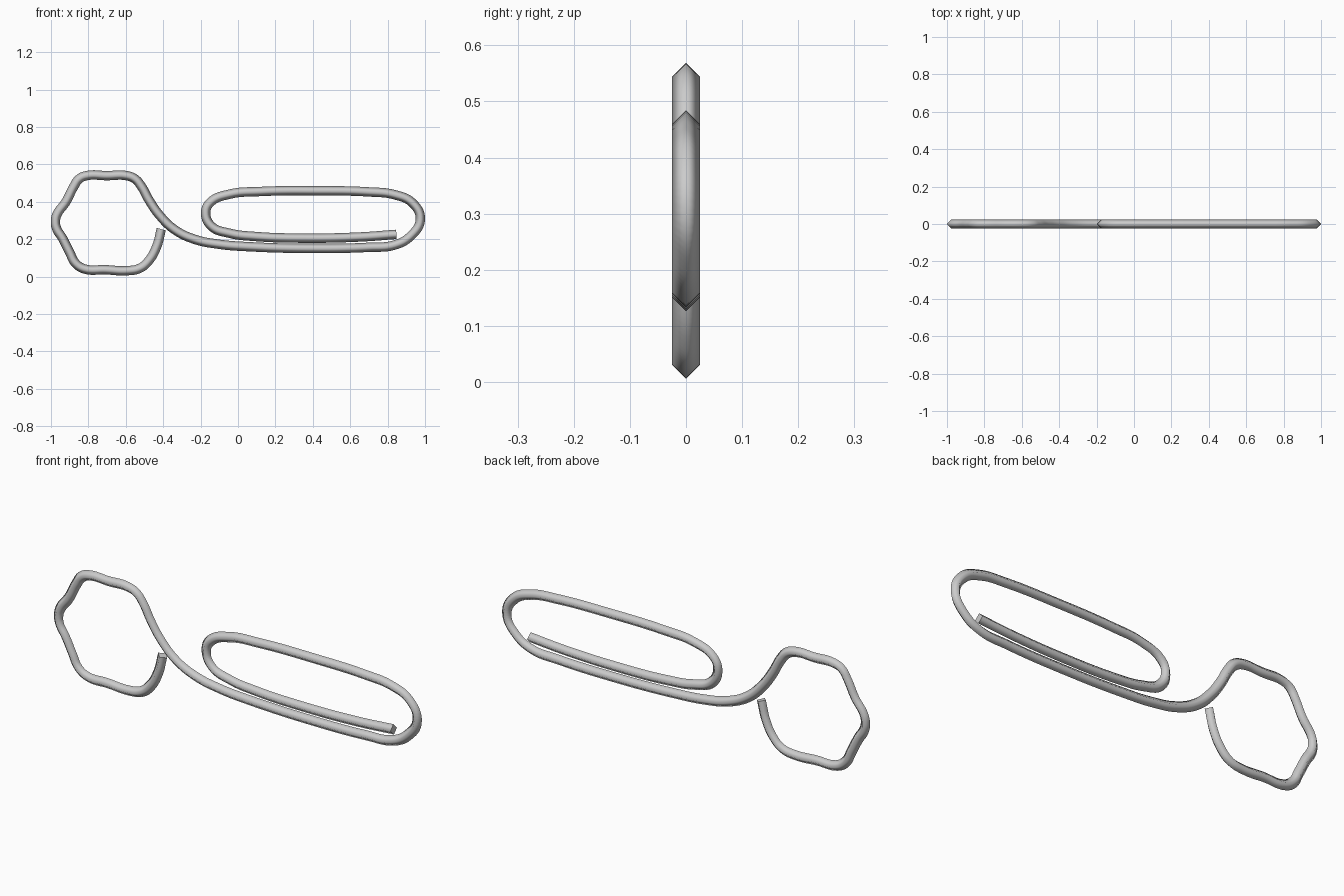
import bpy
import math

if "Cube" in bpy.data.objects:
    bpy.data.objects.remove(bpy.data.objects["Cube"])

# Wire centre line as (x, z), from the open hook end to the inner clip end
hexagon_loop = [(-.41, .254), (-.436, .158), (-.479, .083), (-.525, .045),
                (-.592, .032), (-.71, .037), (-.82, .041), (-.868, .071), (-.9, .13),
                (-.938, .205), (-.97, .258), (-.976, .297), (-.967, .334), (-.92, .40), (-.88, .478),
                (-.85, .522), (-.81, .54), (-.70, .54), (-.596, .54), (-.55, .522), (-.516, .482)]
neck = [(-.473, .405), (-.42, .329), (-.34, .252), (-.233, .2), (-.1, .173)]
clip_loop = [(.06, .16), (.41, .151), (.70, .157), (.837, .169), (.922, .216), (.975, .307),
             (.933, .394), (.837, .438), (.70, .453), (.42, .459), (.115, .455),
             (-.045, .441), (-.147, .398), (-.173, .342), (-.142, .27), (-.045, .232),
             (.088, .215), (.38, .206), (.65, .212), (.847, .226)]
path = hexagon_loop + neck + clip_loop

# Bent wire with a four-sided smooth-shaded section
curve = bpy.data.curves.new("bent_wire", 'CURVE')
curve.dimensions = '3D'
curve.twist_mode = 'Z_UP'
curve.fill_mode = 'FULL'
curve.bevel_depth = 0.025
curve.bevel_resolution = 0
curve.resolution_u = 8
curve.use_fill_caps = True
spline = curve.splines.new('BEZIER')
spline.bezier_points.add(len(path) - 1)
for point, (x, z) in zip(spline.bezier_points, path):
    point.co = (x, z, 0)
    point.handle_left_type = point.handle_right_type = 'AUTO'
spline.use_smooth = True

wire = bpy.data.objects.new("bent_wire", curve)
bpy.context.collection.objects.link(wire)
wire.rotation_euler.x = math.pi / 2
